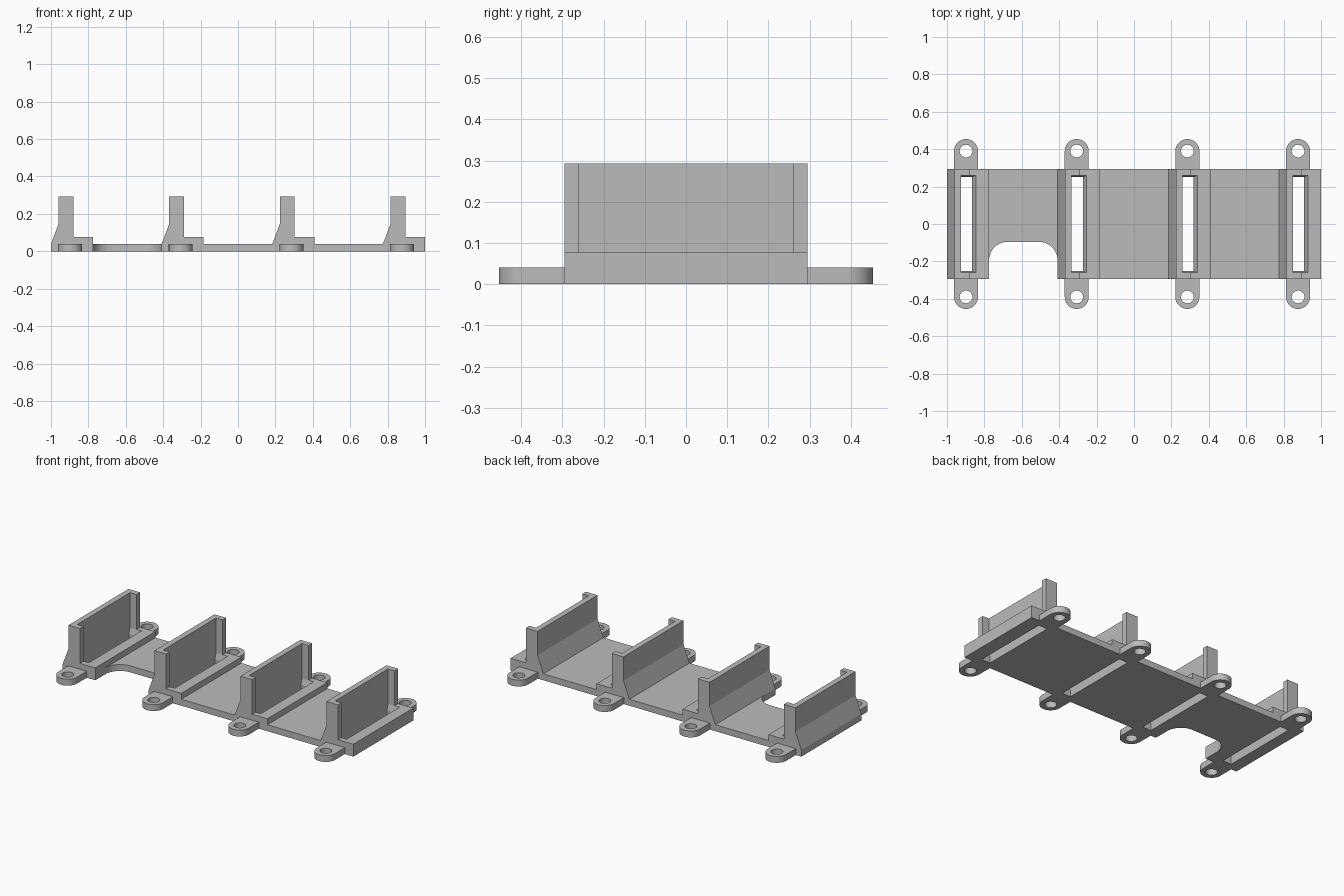
import bpy
import bmesh
from math import pi, sin, cos

if "Cube" in bpy.data.objects:
    bpy.data.objects.remove(bpy.data.objects["Cube"], do_unlink=True)

grey = bpy.data.materials.new("matte grey")
grey.use_nodes = True
COLOR = (0.5, 0.5, 0.5, 1)
grey.diffuse_color = COLOR
grey.node_tree.nodes["Principled BSDF"].inputs["Base Color"].default_value = COLOR

HALF = 0.295       # half depth of the plate
THICK = 0.04       # plate thickness
LEDGE = 0.077      # height of the bracket foot
WIDTH = 0.225      # bracket foot width
PITCH = (2 - WIDTH) / 3


def loft(name, rings):
    """Closed solid through rings with equal point counts."""
    bm = bmesh.new()
    loops = [[bm.verts.new(p) for p in ring] for ring in rings]
    n = len(loops[0])
    for a, b in zip(loops, loops[1:]):
        for i in range(n):
            j = (i + 1) % n
            bm.faces.new((a[i], a[j], b[j], b[i]))
    bm.faces.new(loops[0])
    bm.faces.new(loops[-1])
    bmesh.ops.recalc_face_normals(bm, faces=bm.faces)
    mesh = bpy.data.meshes.new(name)
    bm.to_mesh(mesh)
    bm.free()
    mesh.materials.append(grey)
    ob = bpy.data.objects.new(name, mesh)
    bpy.context.collection.objects.link(ob)
    return ob


def slab(name, outline, low=0, high=THICK):
    return loft(name, [[(x, y, z) for x, y in outline] for z in (low, high)])


def arc(cx, cy, r, start, end, steps):
    return [(cx + r * cos(start + (end - start) * i / steps),
             cy + r * sin(start + (end - start) * i / steps)) for i in range(steps + 1)]


def activate(ob):
    bpy.ops.object.select_all(action="DESELECT")
    ob.select_set(True)
    bpy.context.view_layer.objects.active = ob


def cut(ob, cutter):
    mod = ob.modifiers.new("cut", "BOOLEAN")
    mod.operation = "DIFFERENCE"
    mod.solver = "EXACT"
    mod.object = cutter
    activate(ob)
    bpy.ops.object.modifier_apply(modifier=mod.name)
    bpy.data.objects.remove(cutter, do_unlink=True)


def smooth(ob):
    activate(ob)
    bpy.ops.object.shade_smooth_by_angle(angle=pi / 6)


# Upright bracket: sloped back, foot, and a recess leading to a through slot
profile = [(0, 0), (0, THICK), (0.04, 0.145), (0.04, 0.293),
           (0.12, 0.293), (0.12, LEDGE), (WIDTH, LEDGE), (WIDTH, 0)]


def bracket(name, x0):
    ob = loft(name, [[(x0 + x, y, z) for x, z in profile] for y in (-HALF, HALF)])
    rings = []
    for z, right, depth in ((-0.02, 0.135, 0.25), (THICK, 0.135, 0.25),
                            (LEDGE, 0.155, 0.26), (0.33, 0.155, 0.26)):
        a, b = x0 + 0.075, x0 + right
        rings.append([(a, -depth, z), (b, -depth, z), (b, depth, z), (a, depth, z)])
    cut(ob, loft("slot_cutter", rings))


# Rounded screw tab with a hole
def tab(name, x, side):
    cy = 0.39
    outline = [(0.064, HALF)] + arc(0, cy, 0.064, 0, pi, 24) + [(-0.064, HALF)]
    ob = slab(name, [(x + px, side * py) for px, py in outline])
    cut(ob, slab("hole_cutter", arc(x, side * cy, 0.034, 0, 2 * pi * 31 / 32, 31),
                 -0.02, THICK + 0.02))
    smooth(ob)


for i in range(4):
    x0 = -1 + i * PITCH
    bracket(f"bracket_{i + 1}", x0)
    tab(f"front_tab_{i + 1}", x0 + 0.102, -1)
    tab(f"back_tab_{i + 1}", x0 + 0.102, 1)

# Floor panels between brackets; the first has a rounded notch at the front
for i in range(3):
    a = -1 + i * PITCH + WIDTH
    b = -1 + (i + 1) * PITCH
    if i == 0:
        r, edge = 0.1, -0.095
        front = (arc(a + r, edge - r, r, pi, pi / 2, 12)
                 + arc(b - r, edge - r, r, pi / 2, 0, 12))
    else:
        front = [(a, -HALF), (b, -HALF)]
    panel = slab(f"floor_panel_{i + 1}", front + [(b, HALF), (a, HALF)])
    smooth(panel)
